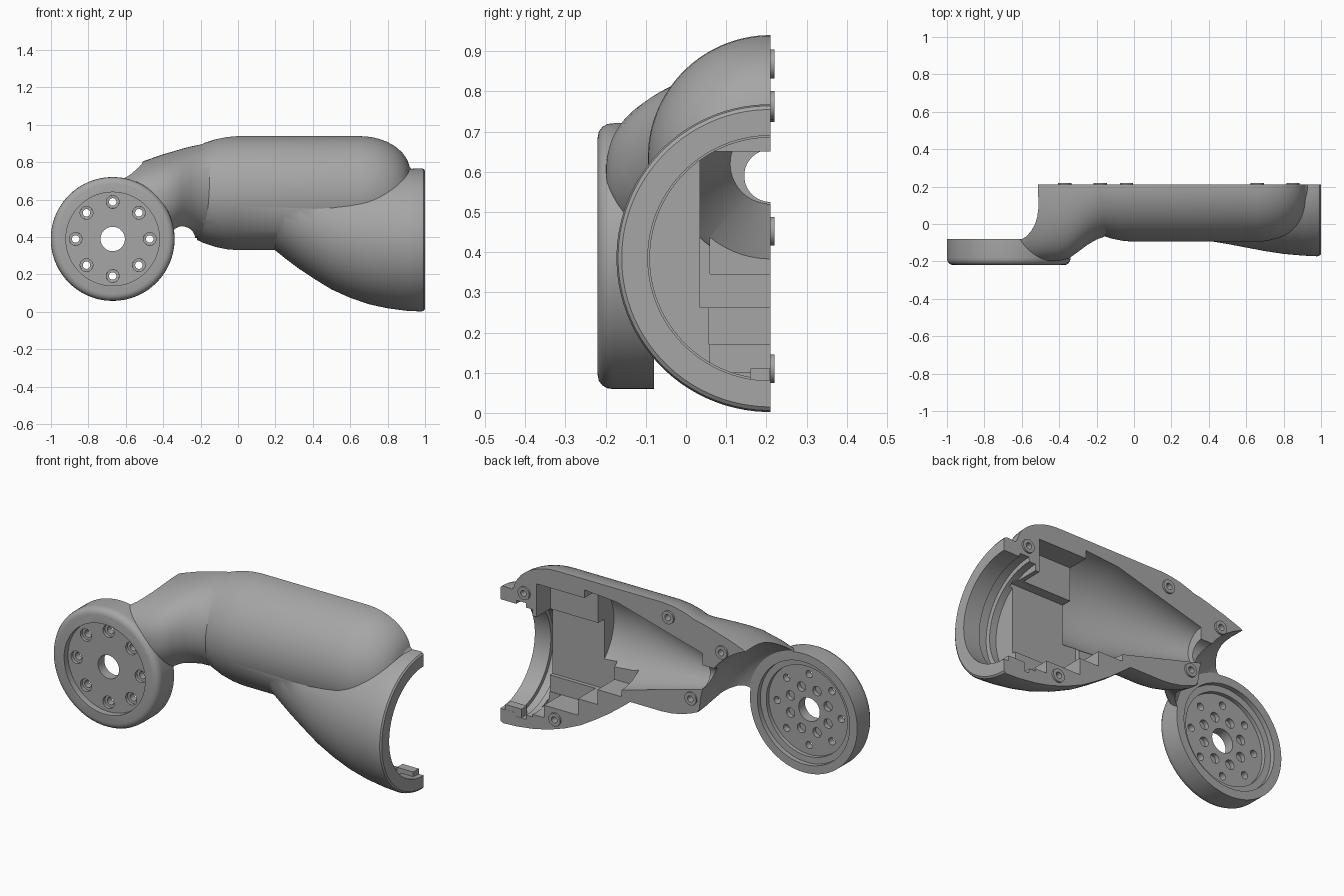
import bpy, bmesh, math
from mathutils import Matrix

if "Cube" in bpy.data.objects:
    bpy.data.objects.remove(bpy.data.objects["Cube"])

SPLIT = 0.21                 # plane where the two shell halves meet
HUB_X, HUB_Z = -0.67, 0.39   # centre of the round joint plate

grey = bpy.data.materials.new("plain_grey")
grey.use_nodes = True
grey.diffuse_color = (0.38, 0.38, 0.38, 1)
grey.node_tree.nodes["Principled BSDF"].inputs["Base Color"].default_value = (0.38, 0.38, 0.38, 1)


def finish(name, bm):
    bmesh.ops.recalc_face_normals(bm, faces=bm.faces)
    mesh = bpy.data.meshes.new(name)
    bm.to_mesh(mesh)
    bm.free()
    mesh.materials.append(grey)
    ob = bpy.data.objects.new(name, mesh)
    bpy.context.collection.objects.link(ob)
    return ob


def skin(bm, rings):
    """Join equal rings of points into a closed solid."""
    rows = [[bm.verts.new(p) for p in ring] for ring in rings]
    n = len(rows[0])
    for a, b in zip(rows, rows[1:]):
        for i in range(n):
            j = (i + 1) % n
            bm.faces.new((a[i], a[j], b[j], b[i]))
    bm.faces.new(rows[0])
    bm.faces.new(rows[-1])


def oval(a, b, power=2, segs=96):
    pts = []
    for i in range(segs):
        t = 2 * math.pi * (i + 0.5) / segs
        c, s = math.cos(t), math.sin(t)
        pts.append((math.copysign(abs(c) ** (2 / power), c) * a,
                    math.copysign(abs(s) ** (2 / power), s) * b))
    return pts


def along_x(name, stations):
    """Stations: x, centre z, half width, half height, roundness power."""
    bm = bmesh.new()
    skin(bm, [[(x, SPLIT + u, cz + v) for u, v in oval(a, b, p)]
              for x, cz, a, b, p in stations])
    return finish(name, bm)


def along_y(name, profile, centres, segs=96):
    """Turned solids (y, radius) around each centre (x, z)."""
    bm = bmesh.new()
    for cx, cz in centres:
        skin(bm, [[(cx + u, y, cz + v) for u, v in oval(r, r, 2, segs)]
                  for y, r in profile])
    return finish(name, bm)


def box(name, x0, x1, y0, y1, z0, z1):
    bm = bmesh.new()
    size = Matrix.Diagonal((x1 - x0, y1 - y0, z1 - z0, 1))
    mid = Matrix.Translation(((x0 + x1) / 2, (y0 + y1) / 2, (z0 + z1) / 2))
    bmesh.ops.create_cube(bm, size=1, matrix=mid @ size)
    return finish(name, bm)


def combine(target, tool, mode):
    mod = target.modifiers.new(mode, 'BOOLEAN')
    mod.object, mod.operation, mod.solver = tool, mode, 'EXACT'
    bpy.context.view_layer.objects.active = target
    bpy.ops.object.modifier_apply(modifier=mod.name)
    bpy.data.objects.remove(tool)


def circle_of(radius, count, offset=0):
    return [(HUB_X + radius * math.cos(math.tau * (i + offset) / count),
             HUB_Z + radius * math.sin(math.tau * (i + offset) / count))
            for i in range(count)]


# Main tube with a softened near end and a domed far end
tube = [(-0.22, 0.25), (-0.18, 0.268), (-0.12, 0.288), (-0.06, 0.3), (0, 0.305), (0.65, 0.305)]
for i in range(1, 11):
    t = math.radians(8.2 * i)
    tube.append((0.65 + 0.27 * math.sin(t), 0.305 - 0.19 * (1 - math.cos(t))))
tube.append((0.95, 0.11))
shell = along_x("arm_shell", [(x, 0.635, r, r, 2) for x, r in tube])

# Flared bell that drops to the round mouth: x, lowest z, radius
bell = [(0.17, 0.352, 0.28), (0.25, 0.288, 0.285), (0.33, 0.228, 0.292), (0.41, 0.175, 0.302),
        (0.5, 0.12, 0.317), (0.6, 0.075, 0.336), (0.7, 0.041, 0.355), (0.8, 0.019, 0.37),
        (0.9, 0.006, 0.379), (0.98, 0.002, 0.383), (0.993, 0.006, 0.379), (1.0, 0.015, 0.37)]
combine(shell, along_x("bell", [(x, low + r, r, r, 2) for x, low, r in bell]), 'UNION')

# Bent neck from tube to joint plate: x, top, bottom, half width, roundness
neck = [(-0.08, 0.9, 0.375, 0.265, 2), (-0.15, 0.908, 0.38, 0.275, 2),
        (-0.2, 0.895, 0.39, 0.293, 2), (-0.25, 0.885, 0.4, 0.322, 2.05),
        (-0.3, 0.872, 0.392, 0.36, 2.1), (-0.35, 0.857, 0.365, 0.395, 2.2),
        (-0.4, 0.843, 0.36, 0.408, 2.3), (-0.5, 0.808, 0.36, 0.412, 2.4),
        (-0.6, 0.755, 0.36, 0.412, 2.6), (-0.68, 0.705, 0.36, 0.41, 2.8)]
combine(shell, along_x("neck", [(x, (hi + lo) / 2, w, (hi - lo) / 2, p)
                                for x, hi, lo, w, p in neck]), 'UNION')

# Round joint plate with a soft front edge
hub = [(HUB_X, HUB_Z)]
plate = [(-0.22, 0.295), (-0.217, 0.31), (-0.208, 0.322), (-0.195, 0.329), (-0.18, 0.331), (-0.05, 0.331)]
combine(shell, along_y("joint_plate", plate, hub), 'UNION')

# Remove the far half and the clearance behind the joint plate
combine(shell, box("split_cutter", -2, 2, SPLIT, 2, -1, 2), 'DIFFERENCE')
sweep = [(-0.08, 0.338), (-0.065, 0.36), (-0.035, 0.387), (0, 0.41), (0.04, 0.427),
         (0.08, 0.436), (0.12, 0.44), (0.5, 0.44)]
combine(shell, along_y("clearance_cutter", sweep, hub), 'DIFFERENCE')

# Joint plate recesses, shaft hole and screw holes
for name, profile, centres in (
        ("front_recess", [(-0.4, 0.25), (-0.185, 0.25)], hub),
        ("back_recess", [(-0.13, 0.25), (-0.108, 0.25), (-0.107, 0.285), (0.1, 0.285)], hub),
        ("shaft_hole", [(-0.4, 0.065), (0.1, 0.065)], hub),
        ("screw_holes", [(-0.3, 0.036), (-0.168, 0.034), (-0.167, 0.02), (0.05, 0.02)], circle_of(0.198, 8)),
        ("inner_holes", [(-0.155, 0.026), (0.05, 0.026)], circle_of(0.125, 8, 0.5))):
    combine(shell, along_y(name, profile, centres, 96 if centres is hub else 24), 'DIFFERENCE')

# Hollow interior: stepped mouth bore, tapering duct and cable port
bore = [(0.8, 0.3), (0.84, 0.3), (0.841, 0.325), (0.9, 0.325), (0.901, 0.305), (1.1, 0.305)]
duct = [(-0.25, 0.1), (0.28, 0.245), (0.48, 0.26)]
port = [(-0.5, 0.065), (-0.2, 0.065)]
for name, cz, profile in (("mouth_bore", 0.385, bore), ("duct", 0.62, duct), ("port", 0.59, port)):
    combine(shell, along_x(name, [(x, cz, r, r, 2) for x, r in profile]), 'DIFFERENCE')

# Square pockets between duct and mouth: x range, near y, z range
for x0, x1, y0, z0, z1 in ((0.4, 0.82, 0.035, 0.262, 0.65), (0.3, 0.775, 0.09, 0.6, 0.835),
                           (0.25, 0.5, 0.06, 0.345, 0.5), (0.52, 0.82, 0.057, 0.17, 0.3),
                           (0.73, 0.81, 0.06, 0.1, 0.2)):
    combine(shell, box("pocket", x0, x1, y0, 0.5, z0, z1), 'DIFFERENCE')

# Locating key inside the mouth
combine(shell, box("mouth_key", 0.87, 0.97, 0.16, SPLIT - 0.001, 0.03, 0.11), 'UNION')

# Locating bosses with screw holes on the split face
spots = [(0.85, 0.765), (0.66, 0.11), (-0.04, 0.868), (-0.18, 0.452), (-0.37, 0.76)]
combine(shell, along_y("screw_bores", [(0.13, 0.017), (0.3, 0.017)], spots, 24), 'DIFFERENCE')
bosses = along_y("locating_bosses", [(0.2, 0.036), (0.22, 0.036)], spots, 32)
combine(bosses, along_y("boss_bores", [(0.1, 0.017), (0.3, 0.017)], spots, 24), 'DIFFERENCE')

# Smooth shading with crisp edges
bpy.ops.object.select_all(action='DESELECT')
for ob in (shell, bosses):
    ob.select_set(True)
bpy.context.view_layer.objects.active = shell
bpy.ops.object.shade_smooth_by_angle(angle=math.radians(28))
